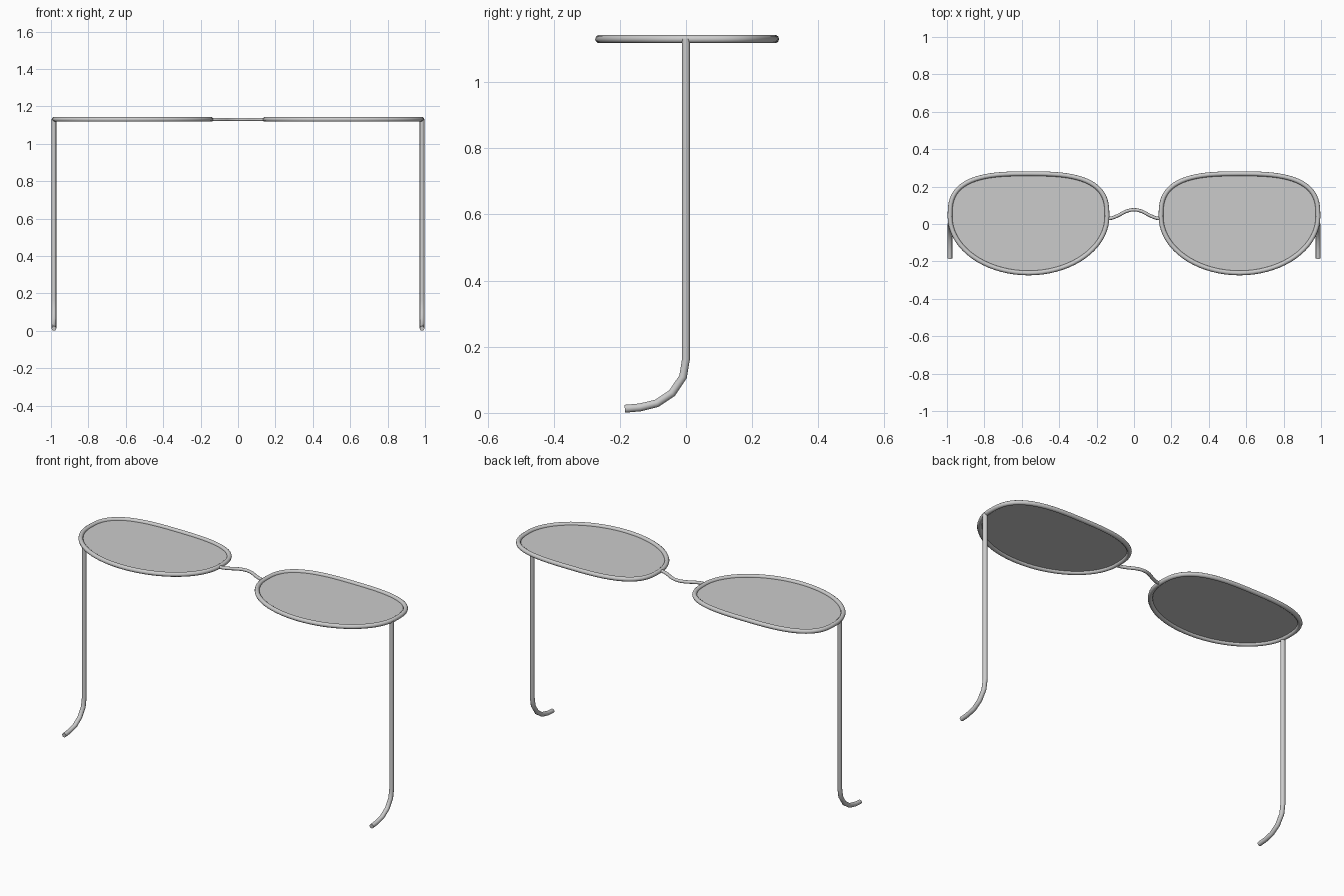
import bpy, bmesh, math

if "Cube" in bpy.data.objects:
    bpy.data.objects.remove(bpy.data.objects["Cube"])

Z = 1.13      # height of the lens plane
R = 0.0125    # wire radius
CX, CY, HALF_W = 0.564, 0.04, 0.42


def tube(name, pts, radius, closed=False, kind='POLY'):
    """Round wire along a path, turned into a smooth mesh."""
    cu = bpy.data.curves.new(name, 'CURVE')
    cu.dimensions = '3D'
    cu.bevel_depth = radius
    cu.bevel_resolution = 3
    cu.use_fill_caps = not closed
    sp = cu.splines.new(kind)
    if kind == 'BEZIER':
        sp.bezier_points.add(len(pts) - 1)
        for bp, p in zip(sp.bezier_points, pts):
            bp.co = p
            bp.handle_left_type = bp.handle_right_type = 'AUTO'
    else:
        sp.points.add(len(pts) - 1)
        for cp, p in zip(sp.points, pts):
            cp.co = (*p, 1)
    sp.use_cyclic_u = closed
    tmp = bpy.data.objects.new("tmp", cu)
    bpy.context.collection.objects.link(tmp)
    me = bpy.data.meshes.new_from_object(
        tmp.evaluated_get(bpy.context.evaluated_depsgraph_get()))
    bpy.data.objects.remove(tmp)
    bpy.data.curves.remove(cu)
    return add(name, me)


def add(name, me):
    ob = bpy.data.objects.new(name, me)
    bpy.context.collection.objects.link(ob)
    bpy.ops.object.select_all(action='DESELECT')
    ob.select_set(True)
    bpy.context.view_layer.objects.active = ob
    bpy.ops.object.shade_smooth_by_angle(angle=math.radians(40))
    return ob


def outline(side, n=72):
    """Rim centre line: squarish top half, elliptical bottom half."""
    pts = []
    for i in range(n):
        a = math.tau * i / n
        c, s = math.cos(a), math.sin(a)
        e, h = (2 / 2.9, 0.229) if s > 0 else (1, 0.302)
        x = HALF_W * math.copysign(abs(c) ** e, c)
        y = h * math.copysign(abs(s) ** e, s)
        pts.append((side * CX + x, CY + y, Z))
    return pts


for side, label in ((-1, "left"), (1, "right")):
    # Rim
    pts = outline(side)
    tube(label + "_rim", pts, R, closed=True)

    # Flat lens
    bm = bmesh.new()
    bm.faces.new([bm.verts.new(p) for p in pts])
    me = bpy.data.meshes.new(label + "_lens")
    bm.to_mesh(me)
    bm.free()
    add(label + "_lens", me)

    # Temple arm with curled ear tip
    x = side * 0.984
    path = [(0, 1.13), (0, 0.163), (-0.009, 0.109), (-0.042, 0.06),
            (-0.088, 0.029), (-0.139, 0.0165), (-0.185, 0.0125)]
    tube(label + "_temple", [(x, y, z) for y, z in path], R)

# Nose bridge
half = [(0.144, 0.028), (0.115, 0.033), (0.08, 0.048), (0.038, 0.069)]
bridge = [(-x, y, Z) for x, y in half] + [(0, 0.076, Z)] + \
         [(x, y, Z) for x, y in reversed(half)]
tube("nose_bridge", bridge, 0.009, kind='BEZIER')
